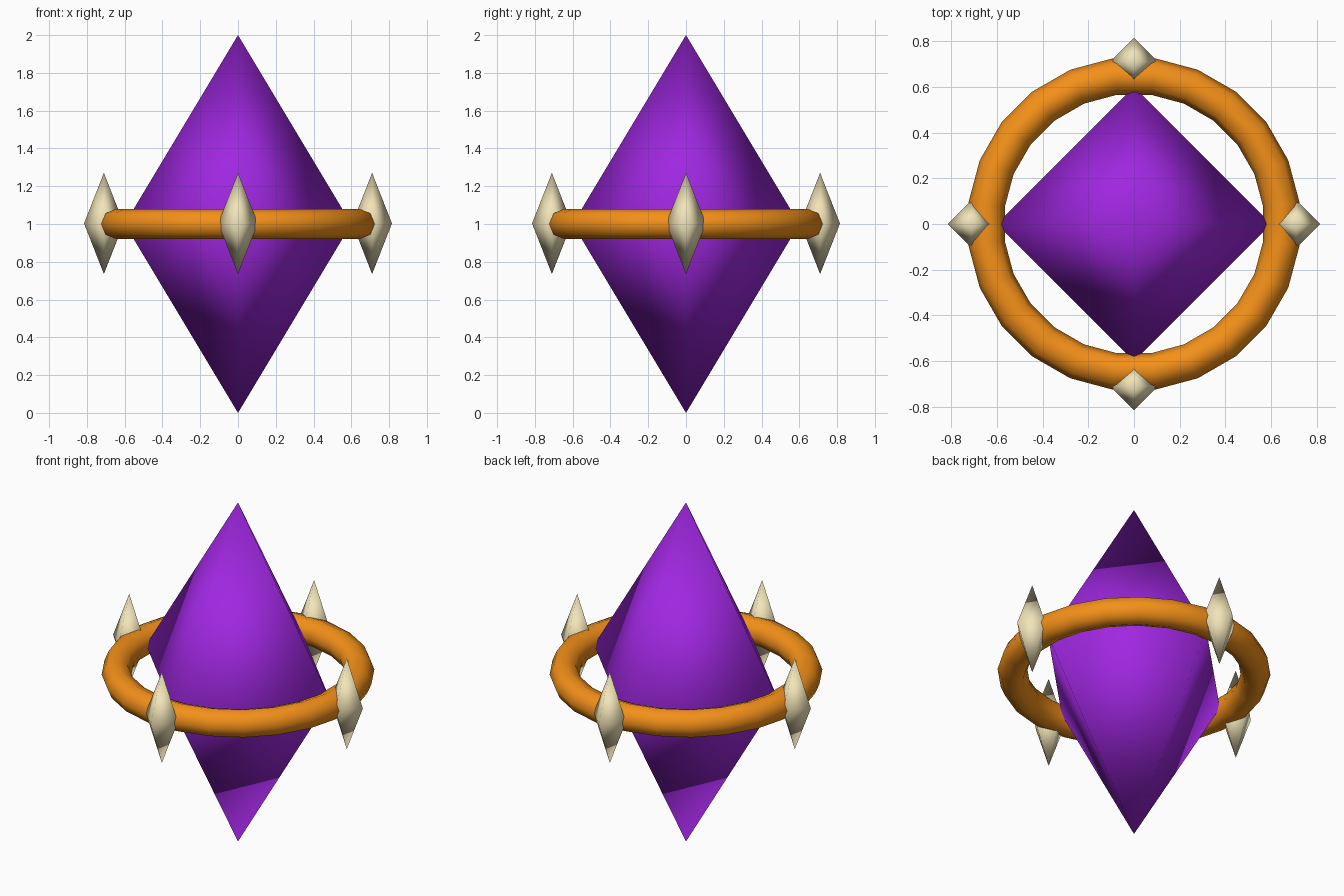
import bpy, math
from math import pi, cos, sin

if "Cube" in bpy.data.objects:
    bpy.data.objects.remove(bpy.data.objects["Cube"])


def paint(obj, name, color):
    mat = bpy.data.materials.get(name) or bpy.data.materials.new(name)
    mat.diffuse_color = color
    mat.use_nodes = True
    mat.node_tree.nodes["Principled BSDF"].inputs["Base Color"].default_value = mat.diffuse_color
    obj.data.materials.append(mat)


def octahedron(name, center, radius, half_height, mat, color):
    # four-sided double pyramid with points on the x and y axes
    rim = [(radius * cos(i * pi / 2), radius * sin(i * pi / 2), 0) for i in range(4)]
    verts = rim + [(0, 0, half_height), (0, 0, -half_height)]
    faces = []
    for i in range(4):
        j = (i + 1) % 4
        faces += [(i, j, 4), (j, i, 5)]
    mesh = bpy.data.meshes.new(name)
    mesh.from_pydata(verts, [], faces)
    mesh.shade_smooth()
    obj = bpy.data.objects.new(name, mesh)
    obj.location = center
    bpy.context.collection.objects.link(obj)
    paint(obj, mat, color)
    return obj


# Crystal body
octahedron("crystal", (0, 0, 1), 0.6, 1.0, "purple", (0.35, 0.02, 0.75, 1))

# Ring around the middle
bpy.ops.mesh.primitive_torus_add(major_segments=24, minor_segments=8,
                                 major_radius=0.65, minor_radius=0.08,
                                 location=(0, 0, 1), rotation=(0, 0, pi / 24))
ring = bpy.context.object
ring.name = "ring"
ring.data.shade_smooth()
paint(ring, "orange", (0.9, 0.28, 0.01, 1))

# Four spikes on the ring
for k in range(4):
    a = k * pi / 2
    octahedron(f"spike_{k + 1}", (0.71 * cos(a), 0.71 * sin(a), 1.003),
               0.105, 0.268, "cream", (0.88, 0.78, 0.48, 1))
